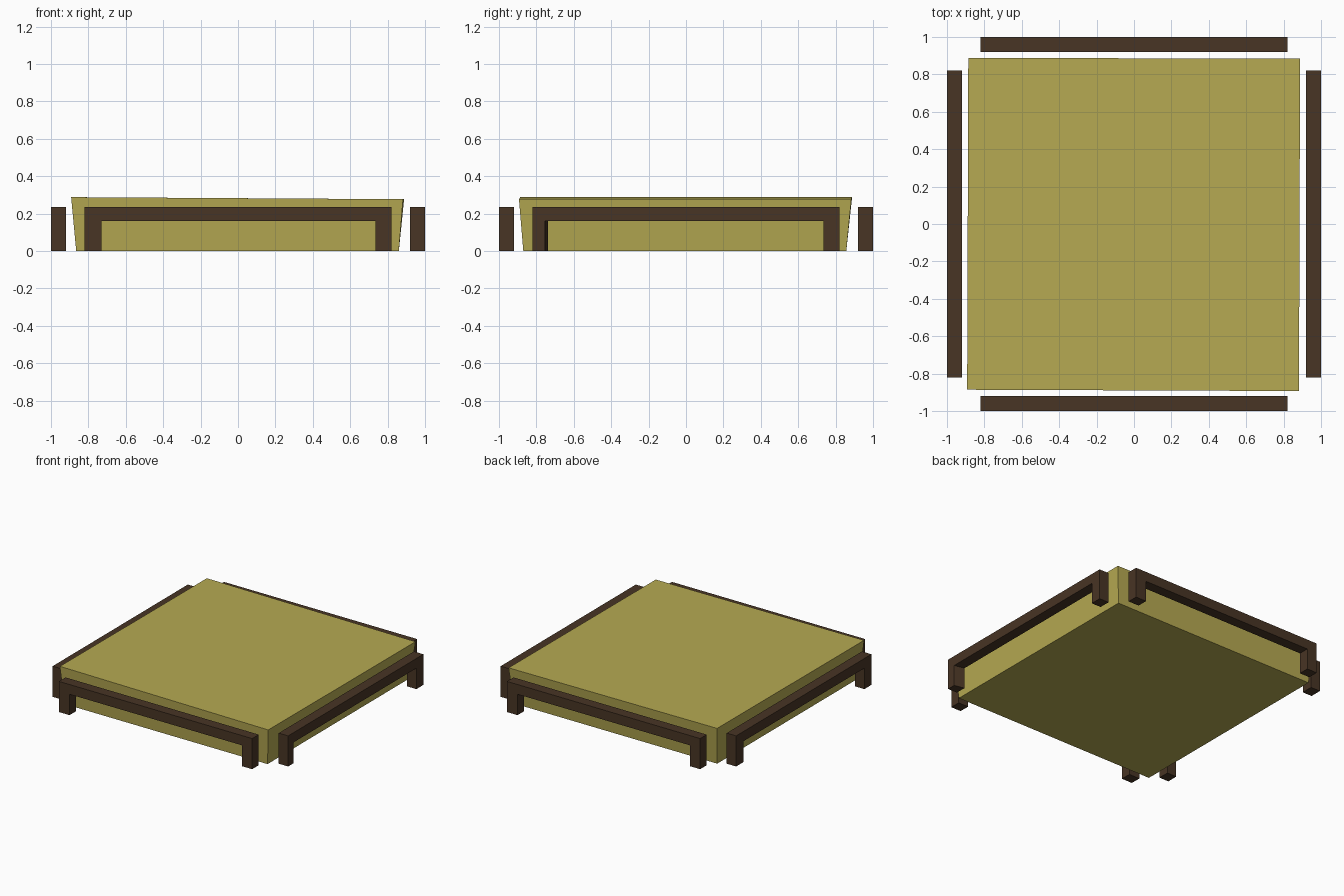
import bpy
import bmesh
from math import pi
from mathutils import Matrix

cube = bpy.data.objects.get("Cube")
if cube:
    bpy.data.objects.remove(cube)


def make_material(name, colour):
    mat = bpy.data.materials.new(name)
    mat.use_nodes = True
    mat.diffuse_color = colour
    mat.node_tree.nodes["Principled BSDF"].inputs["Base Color"].default_value = colour
    return mat


straw = make_material("straw yellow", (0.468, 0.402, 0.084, 1))
wood = make_material("dark wood", (0.065, 0.035, 0.018, 1))


def loft(name, first, second, mat, turn=0):
    """Closed flat-faced solid between two matching outlines."""
    bm = bmesh.new()
    a = [bm.verts.new(p) for p in first]
    b = [bm.verts.new(p) for p in second]
    bm.faces.new(a)
    bm.faces.new(b[::-1])
    for i in range(len(a)):
        j = (i + 1) % len(a)
        bm.faces.new((a[j], a[i], b[i], b[j]))
    bmesh.ops.recalc_face_normals(bm, faces=bm.faces)
    bm.transform(Matrix.Rotation(turn, 4, "Z"))
    mesh = bpy.data.meshes.new(name)
    bm.to_mesh(mesh)
    bm.free()
    mesh.materials.append(mat)
    obj = bpy.data.objects.new(name, mesh)
    bpy.context.collection.objects.link(obj)
    return obj


# Flared mat with a slightly tilted top
bottom = [(-0.865, -0.87, 0), (0.86, -0.87, 0), (0.86, 0.857, 0), (-0.865, 0.857, 0)]
top = [(-0.892, -0.886, 0.288), (0.882, -0.893, 0.277),
       (0.888, 0.884, 0.277), (-0.886, 0.888, 0.288)]
loft("mat", bottom, top, straw)


# Bench: a beam on two legs, one outline carried from outer to inner side
def bench_outline(y, left_gap, right_gap):
    end, height, under = 0.82, 0.235, 0.16
    pts = [(-end, 0), (-left_gap, 0), (-left_gap, under), (right_gap, under),
           (right_gap, 0), (end, 0), (end, height), (-end, height)]
    return [(x, y, z) for x, z in pts]


benches = [("front_bench", 0.73, 0.73), ("left_bench", 0.755, 0.738),
           ("back_bench", 0.73, 0.73), ("right_bench", 0.73, 0.73)]
for i, (name, outer, inner) in enumerate(benches):
    loft(name, bench_outline(-1, outer, 0.735),
         bench_outline(-0.92, inner, 0.735), wood, i * pi / 2)
